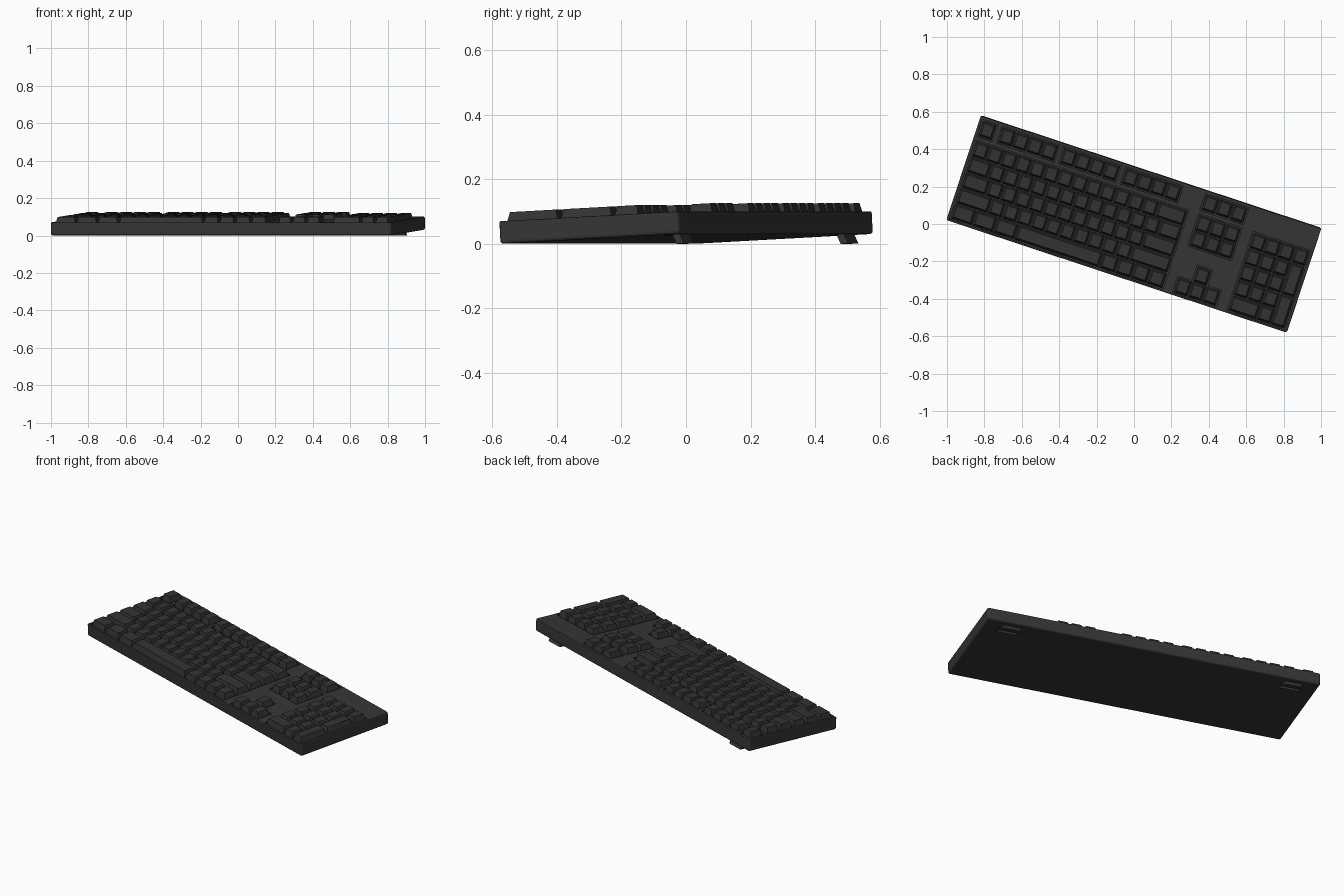
import bpy, bmesh, math
from mathutils import Matrix

if "Cube" in bpy.data.objects:
    bpy.data.objects.remove(bpy.data.objects["Cube"])

L, W, H = 1.918, 0.588, 0.07          # case length, depth, thickness
TILT, TURN = math.radians(3), math.radians(-18.3)
PLACE = (Matrix.Translation((0, 0.002, W / 2 * math.sin(TILT)))
         @ Matrix.Rotation(TURN, 4, 'Z') @ Matrix.Rotation(TILT, 4, 'X'))
UX, UY = 0.0795, 0.088                # key pitch across and along
TOP, FROW = 0.16, 0.274               # back edges of main rows and function row
WELL = 0.012


def material(name, c):
    m = bpy.data.materials.new(name)
    m.diffuse_color = (c, c, c, 1)
    m.use_nodes = True
    m.node_tree.nodes["Principled BSDF"].inputs["Base Color"].default_value = m.diffuse_color
    return m


case_mat = material("case_plastic", 0.036)
key_mat = material("key_plastic", 0.033)


def finish(bm, name, mat=None):
    bmesh.ops.recalc_face_normals(bm, faces=bm.faces)
    me = bpy.data.meshes.new(name)
    bm.to_mesh(me)
    bm.free()
    ob = bpy.data.objects.new(name, me)
    bpy.context.collection.objects.link(ob)
    ob.matrix_world = PLACE
    if mat:
        me.materials.append(mat)
    return ob


def add_box(bm, x0, x1, y0, y1, z0, z1, inset=0.0, shift=0.0):
    """Box whose top may be inset and shifted along y."""
    rings = []
    for z, i, s in ((z0, 0, 0), (z1, inset, shift)):
        rings.append([bm.verts.new((x, y + s, z)) for x, y in
                      ((x0 + i, y0 + i), (x1 - i, y0 + i), (x1 - i, y1 - i), (x0 + i, y1 - i))])
    a, b = rings
    bm.faces.new(a[::-1])
    top = bm.faces.new(b)
    for k in range(4):
        bm.faces.new((a[k], a[(k + 1) % 4], b[(k + 1) % 4], b[k]))
    return top


def key(bm, x, y, w=1.0, h=1.0):
    """Tapered keycap; x is its left edge and y its back edge, sizes in key units."""
    g = 0.003
    add_box(bm, x + g, x + w * UX - g, y - h * UY + g, y - g,
            H - WELL - 0.001, H + 0.027, inset=0.010, shift=0.002)


def row(bm, x, y, widths):
    for w in widths:
        key(bm, x, y, w)
        x += w * UX


# case: rounded corners, soft bottom edge, thin chamfer on top
bm = bmesh.new()
add_box(bm, -L / 2, L / 2, -W / 2, W / 2, 0, H)
up = [e for e in bm.edges if abs(e.verts[0].co.z - e.verts[1].co.z) > 0.01]
bmesh.ops.bevel(bm, geom=up, offset=0.012, segments=4, profile=0.5, affect='EDGES')
for z, off, seg in ((0, 0.010, 3), (H, 0.004, 2)):
    rim = [e for e in bm.edges if all(abs(v.co.z - z) < 1e-5 for v in e.verts)]
    bmesh.ops.bevel(bm, geom=rim, offset=off, segments=seg, profile=0.5, affect='EDGES')
case = finish(bm, "case", case_mat)

# key blocks
LEFT, NAV, PAD = -0.94, 0.315, 0.622
bm = bmesh.new()
for i, widths in enumerate((
        [1] * 13 + [2],
        [1.5] + [1] * 12 + [1.5],
        [1.75] + [1] * 11 + [2.25],
        [2.25] + [1] * 10 + [2.75],
        [1.5] * 3 + [6] + [1.125] * 4)):
    row(bm, LEFT, TOP - i * UY, widths)
finish(bm, "main_keys", key_mat)

bm = bmesh.new()
key(bm, LEFT, FROW)
groups = [-0.83 + i * (4 * UX + 0.03) for i in range(3)]
for x in groups:
    row(bm, x, FROW, [1] * 4)
finish(bm, "function_keys", key_mat)

bm = bmesh.new()
for y in (FROW, TOP, TOP - UY, TOP - 4 * UY):
    row(bm, NAV, y, [1] * 3)
key(bm, NAV + UX, TOP - 3 * UY)
finish(bm, "navigation_keys", key_mat)

bm = bmesh.new()
for i, widths in enumerate(([1] * 4, [1] * 3, [1] * 3, [1] * 3, [2, 1])):
    row(bm, PAD, TOP - i * UY, widths)
for i in (1, 3):
    key(bm, PAD + 3 * UX, TOP - i * UY, 1, 2)
finish(bm, "number_pad_keys", key_mat)

# recessed wells round the key blocks, and foot recesses underneath
wells = [(LEFT, TOP, 15, 5), (LEFT, FROW, 1, 1), (NAV, FROW, 3, 1), (NAV, TOP, 3, 2),
         (NAV, TOP - 4 * UY, 3, 1), (NAV + UX, TOP - 3 * UY, 1, 1.1), (PAD, TOP, 4, 5)]
wells += [(x, FROW, 4, 1) for x in groups]
boxes = [(x - 0.004, x + w * UX + 0.004, y - h * UY - 0.004, y + 0.004, H - WELL, H + 0.05)
         for x, y, w, h in wells]
boxes += [(s * 0.81 - 0.055, s * 0.81 + 0.055, 0.19, 0.235, -0.02, 0.012) for s in (-1, 1)]
for i, b in enumerate(boxes):
    bm = bmesh.new()
    add_box(bm, *b)
    cutter = finish(bm, f"well_cutter_{i}")
    cutter.hide_render = True
    cutter.hide_set(True)
    cut = case.modifiers.new(f"well_{i}", 'BOOLEAN')
    cut.operation, cut.solver, cut.object = 'DIFFERENCE', 'EXACT', cutter

# slanted flip-out feet
for s, side in ((-1, "left"), (1, "right")):
    bm = bmesh.new()
    add_box(bm, s * 0.81 - 0.05, s * 0.81 + 0.05, 0.25, 0.275, -0.0285, 0.005, shift=-0.014)
    finish(bm, f"{side}_foot", case_mat)
